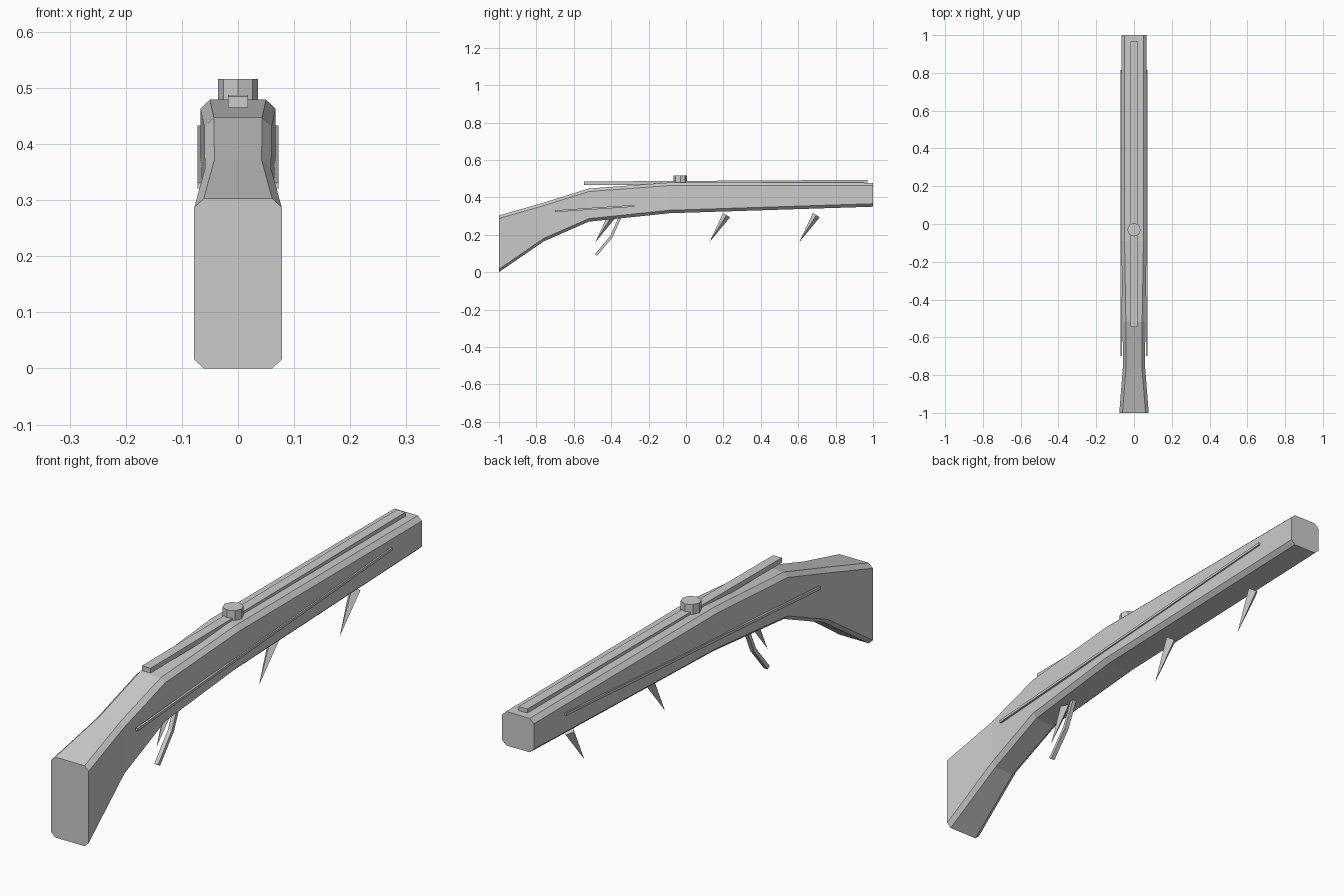
import bpy, bmesh, math
from mathutils import Vector

if "Cube" in bpy.data.objects:
    bpy.data.objects.remove(bpy.data.objects["Cube"])

grey = bpy.data.materials.new("plain grey")
grey.diffuse_color = (0.6, 0.6, 0.6, 1)
grey.use_nodes = True
grey.node_tree.nodes["Principled BSDF"].inputs["Base Color"].default_value = grey.diffuse_color


def make(name, bm):
    bmesh.ops.recalc_face_normals(bm, faces=bm.faces)
    me = bpy.data.meshes.new(name)
    bm.to_mesh(me)
    bm.free()
    me.materials.append(grey)
    ob = bpy.data.objects.new(name, me)
    bpy.context.collection.objects.link(ob)
    return ob


def loft(name, rings):
    """Skin a list of closed rings and cap both ends."""
    bm = bmesh.new()
    rows = [[bm.verts.new(p) for p in r] for r in rings]
    n = len(rows[0])
    for a, b in zip(rows, rows[1:]):
        for i in range(n):
            j = (i + 1) % n
            bm.faces.new((a[i], a[j], b[j], b[i]))
    bm.faces.new(rows[0])
    bm.faces.new(rows[-1])
    return make(name, bm)


def section(y, w, z0, z1, cx=0.017, cz=0.016):
    """Rectangle with cut corners in the xz plane."""
    return [(-w + cx, y, z0), (w - cx, y, z0), (w, y, z0 + cz), (w, y, z1 - cz),
            (w - cx, y, z1), (-w + cx, y, z1), (-w, y, z1 - cz), (-w, y, z0 + cz)]


def bar(name, path, x0, x1, dy, dz):
    """Thin bar following (y, z) points, with half thickness offset (dy, dz)."""
    return loft(name, [[(x0, y - dy, z - dz), (x1, y - dy, z - dz),
                        (x1, y + dy, z + dz), (x0, y + dy, z + dz)] for y, z in path])


# Stock: half width, bottom and top at stations from butt to muzzle
loft("stock", [section(*s) for s in (
    (-1.0, 0.078, 0.0, 0.303), (-0.76, 0.059, 0.165, 0.372),
    (-0.52, 0.060, 0.270, 0.447), (-0.09, 0.067, 0.315, 0.479),
    (1.0, 0.066, 0.350, 0.478))])

# Top rail, slightly sloping
bar("top_rail", [(-0.545, 0.475), (0.97, 0.484)], -0.018, 0.018, 0, 0.0095)

# Side strips
for side, s in (("left", -1), ("right", 1)):
    bar("side_strip_" + side, [(-0.70, 0.326), (0.815, 0.428)], s * 0.064, s * 0.072, 0, 0.005)

# Octagonal knob
loft("knob", [[(0.036 * math.cos(i * math.pi / 4), -0.03 + 0.036 * math.sin(i * math.pi / 4), z)
               for i in range(8)] for z in (0.474, 0.516)])

# Trigger
bar("trigger", [(-0.35, 0.30), (-0.399, 0.19), (-0.481, 0.092)], -0.008, 0.008, 0.006, -0.004)

# Four-sided spikes under the stock
for k, y in enumerate((-0.485, 0.125, 0.605)):
    bm = bmesh.new()
    tip = Vector((0, y, 0.16))
    mid = Vector((0, y + 0.092, 0.305))
    u = Vector((1, 0, 0))
    v = (mid - tip).normalized().cross(u)
    base = [bm.verts.new(mid + 0.022 * (u * math.cos(a) + v * math.sin(a)))
            for a in (0, math.pi / 2, math.pi, 1.5 * math.pi)]
    t = bm.verts.new(tip)
    for i in range(4):
        bm.faces.new((base[i], base[(i + 1) % 4], t))
    bm.faces.new(base)
    make("spike_%d" % (k + 1), bm)
